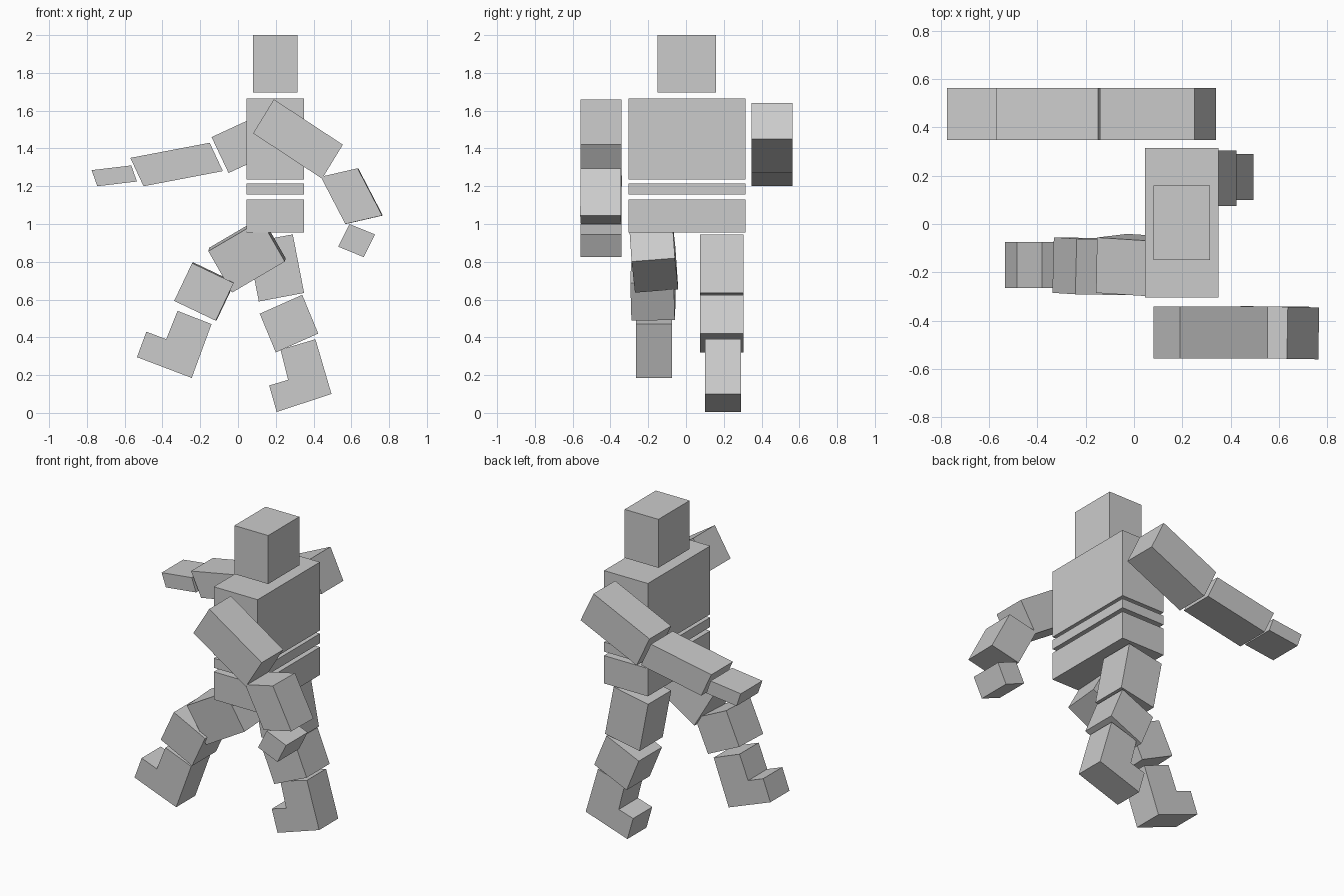
import bpy, bmesh
from math import radians
from mathutils import Vector, Matrix

cube = bpy.data.objects.get("Cube")
if cube:
    bpy.data.objects.remove(cube, do_unlink=True)

grey = bpy.data.materials.new("plain grey")
grey.use_nodes = True
colour = (0.6, 0.6, 0.6, 1)
grey.diffuse_color = colour
grey.node_tree.nodes["Principled BSDF"].inputs["Base Color"].default_value = colour


def prism(name, outline, y, depth, tilt=0, turn=0):
    """Side outline in x-z, extruded along y, then leaned about x and turned about z."""
    bm = bmesh.new()
    face = bm.faces.new([bm.verts.new((x, -depth / 2, z)) for x, z in outline])
    new = bmesh.ops.extrude_face_region(bm, geom=[face])["geom"]
    bmesh.ops.translate(bm, vec=(0, depth, 0),
                        verts=[v for v in new if isinstance(v, bmesh.types.BMVert)])
    bmesh.ops.recalc_face_normals(bm, faces=bm.faces)
    mid = sum((v.co for v in bm.verts), Vector()) / len(bm.verts)
    bmesh.ops.translate(bm, vec=-mid, verts=bm.verts)
    bm.transform(Matrix.Rotation(radians(turn), 4, "Z") @ Matrix.Rotation(radians(tilt), 4, "X"))
    mesh = bpy.data.meshes.new(name)
    bm.to_mesh(mesh)
    bm.free()
    mesh.materials.append(grey)
    obj = bpy.data.objects.new(name, mesh)
    obj.location = (mid.x, y, mid.z)
    bpy.context.collection.objects.link(obj)


def block(name, x0, x1, z0, z1, depth):
    prism(name, [(x0, z0), (x1, z0), (x1, z1), (x0, z1)], 0.005, depth)


def limb(name, a, b, c, y, depth, tilt=0, turn=0):
    """Box from three corners of its side; the fourth completes the rectangle."""
    d = (a[0] + c[0] - b[0], a[1] + c[1] - b[1])
    prism(name, [a, b, c, d], y, depth, tilt, turn)


# Head and trunk
block("head", 0.08, 0.315, 1.695, 2.0, 0.31)
block("chest", 0.045, 0.35, 1.235, 1.665, 0.62)
block("waist", 0.045, 0.35, 1.155, 1.215, 0.62)
block("pelvis", 0.045, 0.35, 0.955, 1.13, 0.62)

# Arm swung backward
limb("near_upper_arm", (0.08, 1.48), (0.19, 1.66), (0.555, 1.42), -0.45, 0.215)
limb("near_forearm", (0.44, 1.25), (0.635, 1.295), (0.765, 1.045), -0.45, 0.215, 0, -1)
limb("near_hand", (0.59, 1.0), (0.725, 0.945), (0.665, 0.825), -0.45, 0.215)

# Arm swung forward
limb("far_upper_arm", (-0.14, 1.46), (0.25, 1.64), (0.34, 1.45), 0.455, 0.215)
limb("far_forearm", (-0.57, 1.35), (-0.15, 1.43), (-0.08, 1.28), 0.455, 0.215)
limb("far_hand", (-0.775, 1.285), (-0.565, 1.31), (-0.535, 1.225), 0.455, 0.215)

# Leg stepping forward
limb("near_thigh", (-0.155, 0.865), (-0.03, 0.645), (0.25, 0.81), -0.172, 0.23, 4.5, -1)
limb("near_shin", (-0.24, 0.795), (-0.02, 0.69), (-0.115, 0.49), -0.175, 0.23, 1, -1.5)
prism("near_foot", [(-0.32, 0.54), (-0.14, 0.47), (-0.245, 0.185), (-0.535, 0.295),
                    (-0.485, 0.43), (-0.38, 0.39)], -0.17, 0.19)

# Leg trailing behind
limb("far_thigh", (0.29, 0.945), (0.35, 0.635), (0.11, 0.59), 0.19, 0.23)
limb("far_shin", (0.115, 0.525), (0.34, 0.625), (0.425, 0.42), 0.19, 0.23)
prism("far_foot", [(0.225, 0.335), (0.41, 0.39), (0.495, 0.1), (0.205, 0.005),
                   (0.165, 0.145), (0.265, 0.175)], 0.195, 0.19)
